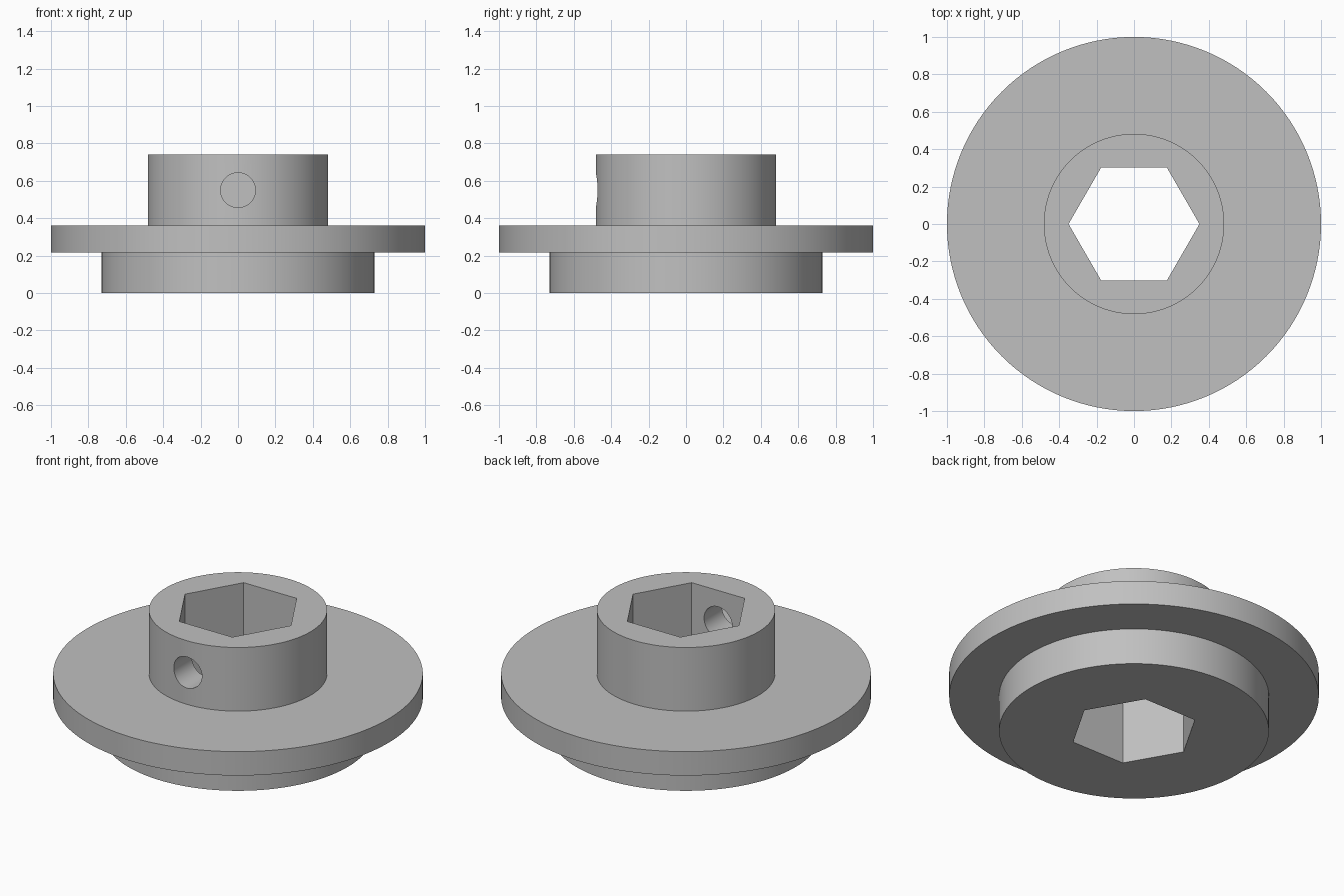
import bpy, bmesh, math
from mathutils import Matrix

if "Cube" in bpy.data.objects:
    bpy.data.objects.remove(bpy.data.objects["Cube"])

grey = bpy.data.materials.new("plain_grey")
grey.diffuse_color = (0.53, 0.53, 0.53, 1)
grey.use_nodes = True
grey.node_tree.nodes["Principled BSDF"].inputs["Base Color"].default_value = grey.diffuse_color


def lathe(name, profile, sides, matrix=Matrix()):
    """Closed solid of revolution about z from (radius, z) points, bottom to top."""
    bm = bmesh.new()
    rings = [[bm.verts.new((r * math.cos(2 * math.pi * i / sides),
                            r * math.sin(2 * math.pi * i / sides), z))
              for i in range(sides)] for r, z in profile]
    for low, high in zip(rings, rings[1:]):
        for i in range(sides):
            j = (i + 1) % sides
            bm.faces.new((low[i], low[j], high[j], high[i]))
    bm.faces.new(rings[0][::-1])
    bm.faces.new(rings[-1])
    bm.transform(matrix)
    bmesh.ops.recalc_face_normals(bm, faces=bm.faces)
    mesh = bpy.data.meshes.new(name)
    bm.to_mesh(mesh)
    bm.free()
    mesh.materials.append(grey)
    obj = bpy.data.objects.new(name, mesh)
    bpy.context.collection.objects.link(obj)
    return obj


# Stepped body: lower boss, wide flange, upper collar
body = lathe("flanged_hub", [(0.73, 0), (0.73, 0.217), (1, 0.217), (1, 0.36),
                             (0.482, 0.36), (0.482, 0.74)], 128)

# Hexagonal bore right through, corners on the x axis
hex_cutter = lathe("hex_bore_cutter", [(0.35, -0.2), (0.35, 1)], 6)

# Set-screw hole through the front wall of the collar only
drill = lathe("screw_hole_cutter", [(0.093, 0.1), (0.093, 0.7)], 48,
              Matrix.Translation((0, 0, 0.55)) @ Matrix.Rotation(math.pi / 2, 4, 'X'))

bpy.context.view_layer.objects.active = body
body.select_set(True)
for cutter in (hex_cutter, drill):
    cutter.hide_render = True
    mod = body.modifiers.new(cutter.name, 'BOOLEAN')
    mod.operation = 'DIFFERENCE'
    mod.solver = 'EXACT'
    mod.object = cutter
    bpy.ops.object.modifier_apply(modifier=mod.name)
    bpy.data.objects.remove(cutter)

bpy.ops.object.shade_smooth_by_angle(angle=math.radians(30))
